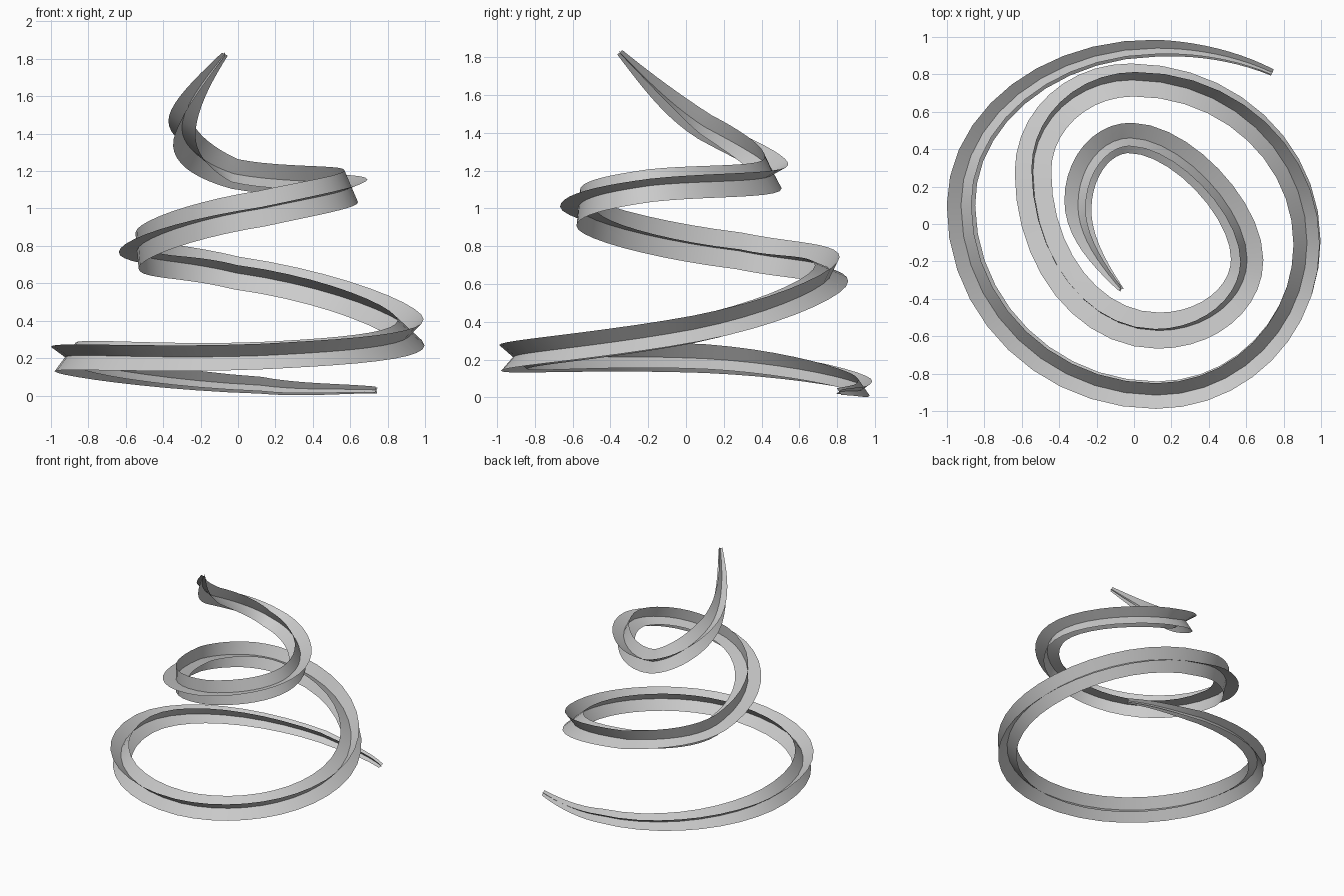
import bpy, bmesh
from math import radians, cos, sin
from mathutils import Vector

if "Cube" in bpy.data.objects:
    bpy.data.objects.remove(bpy.data.objects["Cube"])

# Spiral stations: x, y, z, plan direction (dx, dy), blade half width, twist angle
STATIONS = [
    (0.74, 0.81, 0.030, -0.9, 0.42, 0.022, 35),
    (0.12, 0.94, 0.055, -1, 0, 0.055, 35),
    (-0.925, 0.10, 0.205, 0, -1, 0.094, 36),
    (0.12, -0.915, 0.213, 1, 0, 0.097, 41),
    (0.925, -0.10, 0.335, 0, 1, 0.099, 47),
    (-0.01, 0.77, 0.655, -1, 0, 0.098, 64),
    (-0.54, 0.28, 0.775, 0, -1, 0.098, 85),
    (0.13, -0.57, 1.00, 1, 0, 0.097, 95),
    (0.605, -0.19, 1.12, 0, 1, 0.094, 113),
    (-0.02, 0.46, 1.185, -1, 0, 0.093, 119),
    (-0.30, 0.10, 1.43, 0, -1, 0.085, 122),
    (-0.07, -0.35, 1.825, 0.65, -0.76, 0.018, 125),
]
STEPS = 10


def hermite(values, i, t):
    """Smooth interpolation of a list of scalars."""
    last = len(values) - 1
    a, b = values[i], values[i + 1]
    ma = (b - values[i - 1]) / 2 if i > 0 else b - a
    mb = (values[i + 2] - a) / 2 if i + 2 <= last else b - a
    return ((2*t**3 - 3*t**2 + 1) * a + (t**3 - 2*t**2 + t) * ma
            + (3*t**2 - 2*t**3) * b + (t**3 - t**2) * mb)


def plan_point(i, t):
    """Near-elliptical arc between two stations, seen from the top."""
    a, b = STATIONS[i], STATIONS[i + 1]
    p, q = Vector(a[:2]), Vector(b[:2])
    da, db = Vector(a[3:5]), Vector(b[3:5])
    k = 0.42 if i == 8 else 0.552
    if i in (0, 10):
        ha = hb = (q - p).length / 3
    else:
        ha, hb = k * abs((q - p).dot(da)), k * abs((q - p).dot(db))
    c, d = p + da * ha, q - db * hb
    s = 1 - t
    return p*s**3 + c*(3*s*s*t) + d*(3*s*t*t) + q*t**3


# Sample the path
heights, widths, twists = ([s[n] for s in STATIONS] for n in (2, 5, 6))
samples = []
for i in range(len(STATIONS) - 1):
    for j in range(STEPS + (i == len(STATIONS) - 2)):
        t = j / STEPS
        xy = plan_point(i, t)
        samples.append((Vector((xy.x, xy.y, hermite(heights, i, t))),
                        hermite(widths, i, t), hermite(twists, i, t)))


def blade(name, offset):
    """One ribbon following the spiral, rolled by the given angle."""
    bm = bmesh.new()
    rows = []
    for n, (p, w, angle) in enumerate(samples):
        tangent = samples[min(n + 1, len(samples) - 1)][0] - samples[max(n - 1, 0)][0]
        tangent.normalize()
        out = tangent.cross(Vector((0, 0, 1))).normalized()
        up = out.cross(tangent)
        a = radians(angle + offset)
        d = (out * cos(a) + up * sin(a)) * w
        rows.append([bm.verts.new(p + d * f) for f in (-1, 0, 1)])
    for r, s in zip(rows, rows[1:]):
        for k in range(2):
            bm.faces.new((r[k], r[k + 1], s[k + 1], s[k])).smooth = True
    mesh = bpy.data.meshes.new(name)
    bm.to_mesh(mesh)
    bm.free()
    bpy.context.collection.objects.link(bpy.data.objects.new(name, mesh))


# Two crossed ribbons give the X-shaped section
blade("spiral_ribbon_a", 0)
blade("spiral_ribbon_b", 90)
